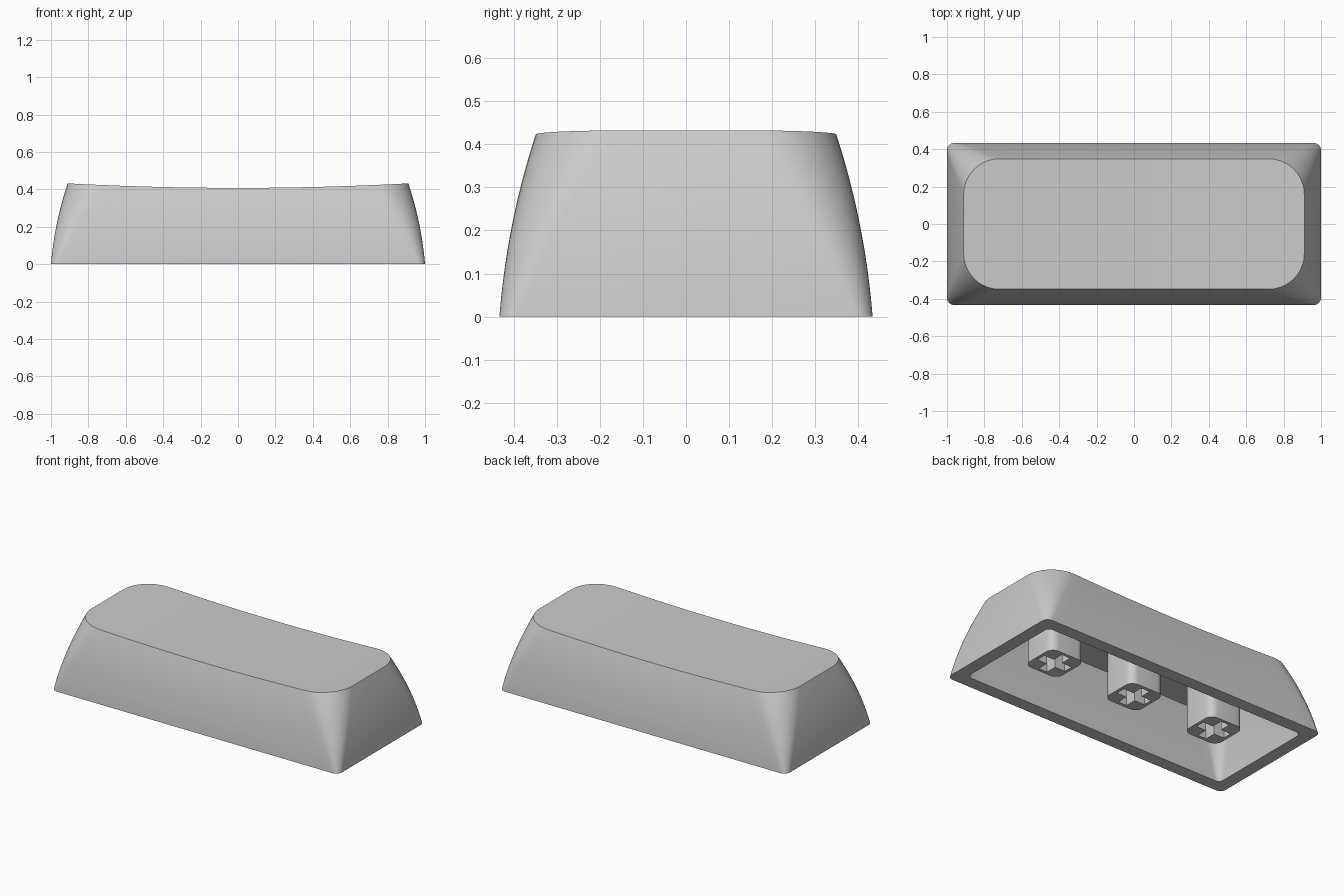
import bpy, bmesh, math

cube = bpy.data.objects.get("Cube")
if cube:
    bpy.data.objects.remove(cube)

HALF_X, HALF_Y = 1.0, 0.433   # footprint
WALL = 0.08                   # shell thickness
CEILING = 0.36                # underside of the top
STEM_BOTTOM = 0.055
STEM_SPACING = 0.58

plastic = bpy.data.materials.new("grey plastic")
plastic.use_nodes = True
plastic.diffuse_color = (0.6, 0.6, 0.6, 1)
plastic.node_tree.nodes["Principled BSDF"].inputs["Base Color"].default_value = (0.6, 0.6, 0.6, 1)


def dish(x):
    """Height of the top surface, hollowed along its length."""
    return 0.408 + 0.024 * (x / 0.91) ** 2


def inset(z):
    """How far the bowed walls lean in at height z."""
    return 0.08 * z + 0.27 * z * z


def outline(hx, hy, r, arc=10, straight=28):
    """Rounded rectangle; its second half mirrors the first across y."""
    angles = [math.pi / 2 * i / arc for i in range(arc + 1)]
    corner = [(hx - r + r * math.cos(a), hy - r + r * math.sin(a)) for a in angles]
    span = hx - r
    side = [(span - 2 * span * i / straight, hy) for i in range(1, straight)]
    upper = corner + side + [(-x, y) for x, y in reversed(corner)]
    return upper + [(x, -y) for x, y in reversed(upper)]


def bridge(bm, a, b):
    n = len(a)
    for i in range(n):
        j = (i + 1) % n
        bm.faces.new((a[i], a[j], b[j], b[i]))


def cap(bm, ring):
    """Close a ring with strips across the short direction."""
    n = len(ring)
    for i in range(n // 2 - 1):
        bm.faces.new((ring[i], ring[i + 1], ring[n - 2 - i], ring[n - 1 - i]))


def finish(bm, name, angle):
    bmesh.ops.recalc_face_normals(bm, faces=bm.faces)
    mesh = bpy.data.meshes.new(name)
    bm.to_mesh(mesh)
    bm.free()
    mesh.materials.append(plastic)
    obj = bpy.data.objects.new(name, mesh)
    bpy.context.collection.objects.link(obj)
    bpy.ops.object.select_all(action='DESELECT')
    obj.select_set(True)
    bpy.context.view_layer.objects.active = obj
    bpy.ops.object.shade_smooth_by_angle(angle=math.radians(angle))
    return obj


# Hollow shell: outer wall up to the dished top, inner wall up to the ceiling
bm = bmesh.new()
steps = 12
outer, inner = [], []
for k in range(steps + 1):
    t = k / steps
    lean = inset(0.43 * t)
    pts = outline(HALF_X - lean * 1.06, HALF_Y - lean, 0.04 + 0.15 * t)
    outer.append([bm.verts.new((x, y, t * dish(x))) for x, y in pts])
    z = CEILING * t
    lean = inset(z) + WALL
    pts = outline(HALF_X - lean, HALF_Y - lean, 0.03 + 0.1 * t)
    inner.append([bm.verts.new((x, y, z)) for x, y in pts])
for rings in (outer, inner):
    for low, high in zip(rings, rings[1:]):
        bridge(bm, low, high)
    cap(bm, rings[-1])
bridge(bm, outer[0], inner[0])
finish(bm, "cap_shell", 35)


# Stems: rounded posts with a cross-shaped socket
def make_stem(name, cx):
    bm = bmesh.new()
    post = outline(0.12, 0.12, 0.05, arc=6, straight=2)
    a, b = 0.1, 0.03
    quarter = [(a, -b), (a, b), (b, b)]
    cross = []
    for _ in range(4):
        cross += quarter
        quarter = [(-y, x) for x, y in quarter]
    edges = []
    for loop in (post, cross):
        verts = [bm.verts.new((cx + x, y, STEM_BOTTOM)) for x, y in loop]
        edges += [bm.edges.new((verts[i - 1], verts[i])) for i in range(len(verts))]
    bmesh.ops.triangle_fill(bm, use_beauty=True, use_dissolve=False, edges=edges)
    result = bmesh.ops.extrude_face_region(bm, geom=bm.faces[:], use_keep_orig=True)
    top = [v for v in result["geom"] if isinstance(v, bmesh.types.BMVert)]
    bmesh.ops.translate(bm, verts=top, vec=(0, 0, CEILING + 0.01 - STEM_BOTTOM))
    finish(bm, name, 35)


for name, side in (("right_stem", -1), ("middle_stem", 0), ("left_stem", 1)):
    make_stem(name, side * STEM_SPACING)
